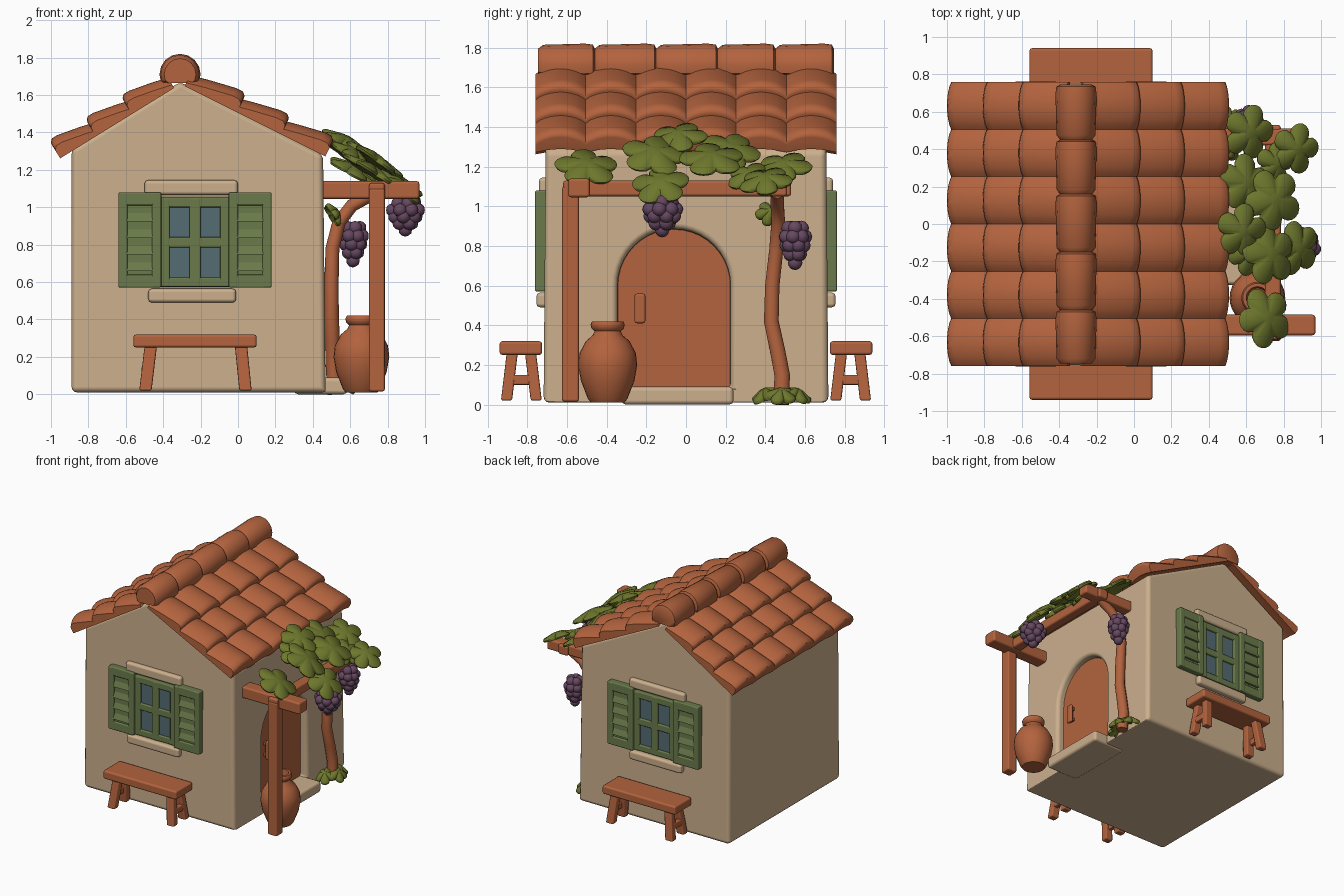
import bpy, bmesh, math, random
from mathutils import Vector, Matrix

if "Cube" in bpy.data.objects:
    bpy.data.objects.remove(bpy.data.objects["Cube"])

random.seed(4)

def material(name, rgb):
    m = bpy.data.materials.new(name)
    m.diffuse_color = (*rgb, 1)
    m.use_nodes = True
    m.node_tree.nodes["Principled BSDF"].inputs["Base Color"].default_value = m.diffuse_color
    return m

PLASTER = material("sand plaster", (0.60, 0.43, 0.265))
CLAY = material("terracotta brown", (0.45, 0.125, 0.048))
GREEN = material("shutter green", (0.145, 0.195, 0.07))
LEAF = material("leaf green", (0.155, 0.185, 0.026))
GRAPE = material("grape purple", (0.135, 0.065, 0.12))
GLASS = material("window blue grey", (0.09, 0.15, 0.17))

def finish(name, bm, mat, bevel=0, mirror=False, segs=2):
    bmesh.ops.recalc_face_normals(bm, faces=bm.faces[:])
    me = bpy.data.meshes.new(name)
    bm.to_mesh(me)
    bm.free()
    me.materials.append(mat)
    me.shade_smooth()
    ob = bpy.data.objects.new(name, me)
    bpy.context.collection.objects.link(ob)
    if bevel:
        b = ob.modifiers.new("bevel", 'BEVEL')
        b.width, b.segments, b.limit_method = bevel, segs, 'ANGLE'
        b.angle_limit = math.radians(40)
        b.use_clamp_overlap = False
        b.harden_normals = True
    else:
        me.set_sharp_from_angle(angle=math.radians(45))
    if mirror:
        m = ob.modifiers.new("mirror", 'MIRROR')
        m.use_axis = (False, True, False)
    return ob

def loft(name, rings, mat, **kw):
    """Skin equal-length rings of points and cap both ends."""
    bm = bmesh.new()
    rs = [[bm.verts.new(p) for p in r] for r in rings]
    n = len(rs[0])
    for a, b in zip(rs, rs[1:]):
        for i in range(n):
            bm.faces.new((a[i], a[(i + 1) % n], b[(i + 1) % n], b[i]))
    bm.faces.new(rs[0])
    bm.faces.new(rs[-1])
    return finish(name, bm, mat, **kw)

def box(name, x, y, z, mat, bevel=0.012, **kw):
    rings = [[(x[0], y[0], h), (x[1], y[0], h), (x[1], y[1], h), (x[0], y[1], h)] for h in z]
    return loft(name, rings, mat, bevel=bevel, **kw)

def arch(name, x, cy, w, z0, spring, mat, **kw):
    prof = [(cy - w, z0)] + [(cy - w * math.cos(math.pi * i / 20), spring + w * math.sin(math.pi * i / 20))
                             for i in range(21)] + [(cy + w, z0)]
    return loft(name, [[(v, p, q) for p, q in prof] for v in x], mat, **kw)

# House walls with arched door recess
gable = [(-0.89, 0.01), (0.468, 0.01), (0.455, 1.28), (-0.31, 1.67), (-0.89, 1.31)]
walls = loft("house_walls", [[(x, s * (0.718 - 0.008 * z), z) for x, z in gable] for s in (-1, 1)],
             PLASTER, bevel=0.03, segs=3)
cutter = arch("door_cutter", (0.38, 0.6), -0.06, 0.285, 0.08, 0.60, PLASTER)
cutter.hide_render = True
cutter.hide_set(True)
cut = walls.modifiers.new("door recess", 'BOOLEAN')
cut.object, cut.operation = cutter, 'DIFFERENCE'
walls.modifiers.move(1, 0)

# Door, handle and step
arch("door", (0.36, 0.405), -0.06, 0.283, 0.08, 0.60, CLAY)
box("door_handle", (0.425, 0.45), (-0.26, -0.205), (0.41, 0.56), CLAY)
for z in (0.43, 0.52):
    box("handle_stub", (0.39, 0.44), (-0.25, -0.215), (z, z + 0.025), CLAY, 0.004)
box("door_step", (0.3, 0.585), (-0.325, 0.24), (0, 0.09), PLASTER, 0.022)

# Roof tiles: three rows of six barrel tiles on each slope
def tile(y, w, p0, d, n):
    rings = []
    for t, crest in ((-0.15, 0.065), (0.25, 0.088), (0.8, 0.114), (0.95, 0.114), (1.02, 0.098), (1.03, 0.085)):
        c = p0 + d * t
        ring = []
        for i in range(11):
            u = i / 10
            h = crest - 0.045 * (1 - math.sin(math.pi * u) ** 0.7)
            q = c + n * h
            ring.append((q.x, y + w * (u - 0.5), q.z))
        for u in (1, 0.75, 0.5, 0.25, 0):
            q = c + n * 0.02 * math.sin(math.pi * u)
            ring.append((q.x, y + w * (u - 0.5), q.z))
        rings.append(ring)
    loft("roof_tile", rings, CLAY)

for top, end, s in ((Vector((-0.25, 0, 1.63)), Vector((0.46, 0, 1.275)), 1),
                    (Vector((-0.37, 0, 1.62)), Vector((-0.945, 0, 1.265)), -1)):
    d = (end - top) / 3
    n = Vector((-d.z * s, 0, d.x * s)).normalized()
    for row in range(3):
        for col in range(6):
            tile(-0.632 + 0.2528 * col, 0.256, top + d * row, d, n)

# Ridge caps
cuts = [-0.745, -0.46, -0.15, 0.16, 0.45, 0.745]
for a, b in zip(cuts, cuts[1:]):
    rings = []
    for y, r in ((a, 0.085), (a + 0.025, 0.104), (b - 0.05, 0.11), (b - 0.01, 0.105), (b, 0.085)):
        rings.append([(-0.31 + r * math.cos(k * math.pi / 8), y,
                       1.71 + max(r * math.sin(k * math.pi / 8), -0.045)) for k in range(16)])
    loft("ridge_cap", rings, CLAY)

# Windows with shutters, on the front and mirrored to the back
M = dict(mirror=True)
box("window_glass", (-0.39, -0.07), (-0.723, -0.69), (0.60, 1.03), GLASS, 0, **M)
for x in ((-0.42, -0.365), (-0.26, -0.2), (-0.095, -0.04)):
    box("window_upright", x, (-0.742, -0.69), (0.575, 1.05), GREEN, 0.008, **M)
for z in ((0.575, 0.625), (0.785, 0.84), (1.0, 1.055)):
    box("window_rail", (-0.42, -0.04), (-0.74, -0.69), z, GREEN, 0.008, **M)
for x0, x1 in ((-0.64, -0.41), (-0.05, 0.18)):
    box("shutter_panel", (x0 + 0.01, x1 - 0.01), (-0.745, -0.69), (0.58, 1.07), GREEN, 0.005, **M)
    for x in ((x0, x0 + 0.05), (x1 - 0.05, x1)):
        box("shutter_stile", x, (-0.762, -0.69), (0.57, 1.08), GREEN, 0.01, **M)
    for z in ((0.57, 0.64), (1.01, 1.08)):
        box("shutter_rail", (x0 + 0.01, x1 - 0.01), (-0.76, -0.69), z, GREEN, 0.008, **M)
    for k in range(4):
        z = 0.66 + 0.088 * k
        loft("shutter_slat", [[(x, -0.735, z), (x, -0.762, z), (x, -0.755, z + 0.02), (x, -0.735, z + 0.07)]
                              for x in (x0 + 0.04, x1 - 0.04)], GREEN, **M)
box("window_sill", (-0.48, -0.01), (-0.755, -0.68), (0.49, 0.565), PLASTER, 0.02, **M)
box("window_lintel", (-0.50, 0.0), (-0.742, -0.68), (1.065, 1.145), PLASTER, 0.02, **M)

# Benches, front and back
box("bench_seat", (-0.56, 0.10), (-0.94, -0.725), (0.25, 0.32), CLAY, 0.015, **M)
for top, foot in ((-0.465, -0.495), (0.015, 0.04)):
    for ty, fy in ((-0.875, -0.905), (-0.785, -0.755)):
        loft("bench_leg", [[(x + 0.033 * i, y + 0.028 * j, z) for i, j in ((-1, -1), (1, -1), (1, 1), (-1, 1))]
                           for x, y, z in ((top, ty, 0.27), (foot, fy, 0.02))], CLAY, bevel=0.01, **M)
    box("bench_stretcher", (foot - 0.02, foot + 0.02), (-0.89, -0.77), (0.1, 0.15), CLAY, 0.008, **M)

# Pergola
box("pergola_post", (0.70, 0.785), (-0.625, -0.54), (0.015, 1.10), CLAY)
box("pergola_front_rafter", (0.42, 0.97), (-0.595, -0.485), (1.045, 1.14), CLAY, 0.015)
box("pergola_back_rafter", (0.42, 0.90), (0.42, 0.51), (1.05, 1.135), CLAY, 0.015)
box("pergola_beam", (0.70, 0.785), (-0.62, 0.53), (1.05, 1.13), CLAY, 0.015)

# Clay jar
jar = [(0.085, 0.01), (0.10, 0.03), (0.135, 0.12), (0.149, 0.2), (0.142, 0.26), (0.11, 0.32), (0.075, 0.35),
       (0.066, 0.37), (0.082, 0.385), (0.086, 0.405), (0.078, 0.42), (0.06, 0.42), (0.052, 0.37)]
loft("clay_jar", [[(0.66 + r * math.cos(k * math.pi / 14), -0.395 + r * math.sin(k * math.pi / 14), z)
                   for k in range(28)] for r, z in jar], CLAY)

# Vine trunk
path = [Vector(p) for p in ((0.52, 0.48, 0.0), (0.51, 0.485, 0.15), (0.505, 0.46, 0.28), (0.5, 0.43, 0.42),
                            (0.5, 0.435, 0.6), (0.505, 0.455, 0.78), (0.54, 0.465, 0.92), (0.61, 0.46, 1.01),
                            (0.72, 0.46, 1.07))]
rings = []
for i, p in enumerate(path):
    t = (path[min(i + 1, 8)] - path[max(i - 1, 0)]).normalized()
    side = t.cross(Vector((0, 1, 0))).normalized()
    up = side.cross(t)
    rings.append([p + (side * math.cos(k * math.pi / 5) + up * math.sin(k * math.pi / 5)) * (0.042 - 0.001 * i)
                  for k in range(10)])
loft("vine_trunk", rings, CLAY)

# Vine leaves: five-lobed, slightly domed plates
def leaf(pos, r, normal):
    q = Vector(normal).normalized().to_track_quat('Z', 'Y')
    spin = random.uniform(0, 6.28)
    rings = []
    for s, h in ((0.25, -0.012), (0.95, -0.03), (1.0, -0.018), (0.93, -0.005), (0.25, 0.02)):
        ring = []
        for k in range(40):
            a = k * math.pi / 20
            rr = r * s * (0.66 + 0.34 * abs(math.cos(2.5 * a)) ** 0.7)
            ring.append(Vector(pos) + q @ Vector((rr * math.cos(a + spin), rr * math.sin(a + spin), h)))
        rings.append(ring)
    loft("vine_leaf", rings, LEAF)

for x, y, z, r in ((0.62, 0.49, 1.21, 0.15), (0.87, 0.40, 1.14, 0.14), (0.60, 0.22, 1.29, 0.16),
                   (0.75, 0.13, 1.25, 0.17), (0.58, -0.04, 1.36, 0.15), (0.73, -0.16, 1.27, 0.17),
                   (0.62, -0.15, 1.29, 0.13), (0.71, -0.50, 1.21, 0.165), (0.76, 0.32, 1.16, 0.12)):
    leaf((x, y, z), r, (0.5 + random.uniform(-0.1, 0.1), random.uniform(-0.15, 0.15), 0.85))
leaf((0.88, -0.13, 1.12), 0.15, (0.6, -0.1, 0.75))
leaf((0.52, 0.42, 0.97), 0.07, (0.8, 0.2, 0.5))
for x, y, n in ((0.50, 0.40, (0.2, -0.4, 1)), (0.51, 0.56, (0.2, 0.4, 1)), (0.56, 0.48, (0.5, 0, 1))):
    leaf((x, y, 0.06), 0.085, n)

# Grape bunches: tapering layers of balls
def grapes(cx, cy, z_top, w, drop):
    bm = bmesh.new()
    for i, (n, r) in enumerate(((5, 0.7), (7, 1.0), (6, 0.85), (4, 0.55), (1, 0.0))):
        for k in range(n):
            a = 6.283 * k / n + i * 0.7
            p = (cx + w * r * math.cos(a), cy + w * r * math.sin(a), z_top - drop * i / 4)
            bmesh.ops.create_icosphere(bm, subdivisions=2, radius=0.037, matrix=Matrix.Translation(p))
    finish("grape_bunch", bm, GRAPE)

grapes(0.895, -0.12, 1.02, 0.07, 0.14)
grapes(0.615, 0.55, 0.89, 0.05, 0.175)
